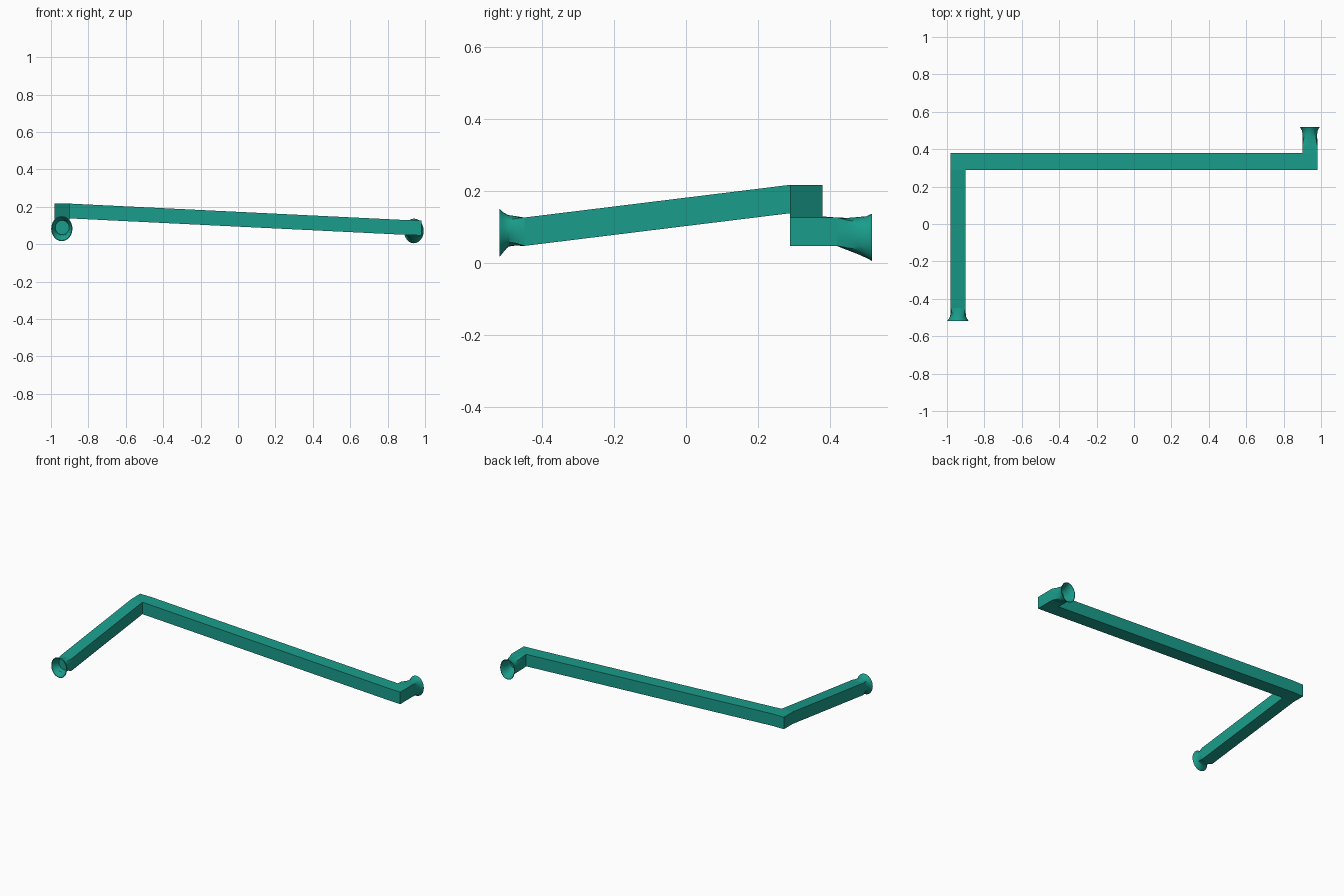
import bpy, bmesh, math

if "Cube" in bpy.data.objects:
    bpy.data.objects.remove(bpy.data.objects["Cube"])

mat = bpy.data.materials.new("teal")
mat.diffuse_color = (0.01, 0.34, 0.26, 1)
mat.use_nodes = True
mat.node_tree.nodes["Principled BSDF"].inputs["Base Color"].default_value = mat.diffuse_color


def finish(name, bm):
    bmesh.ops.recalc_face_normals(bm, faces=bm.faces)
    me = bpy.data.meshes.new(name)
    bm.to_mesh(me)
    bm.free()
    ob = bpy.data.objects.new(name, me)
    bpy.context.collection.objects.link(ob)
    me.materials.append(mat)
    return ob


# Square duct: plan points (x, y, bottom z), joined into cells
H = 0.079
LOW, HIGH = 0.047, 0.138
pts = [(-.98, -.45, LOW), (-.90, -.45, LOW), (-.90, .29, HIGH), (-.98, .29, HIGH),
       (-.98, .38, HIGH), (-.90, .38, HIGH), (.90, .29, LOW + .003), (.90, .38, LOW + .003),
       (.98, .29, LOW), (.98, .38, LOW), (.90, .42, LOW), (.98, .42, LOW)]
cells = [(0, 1, 2, 3), (3, 2, 5, 4), (2, 6, 7, 5), (6, 8, 9, 7), (7, 9, 11, 10)]
ends = [{0, 1}, {10, 11}]
bm = bmesh.new()
lo = [bm.verts.new(p) for p in pts]
hi = [bm.verts.new((x, y, z + H)) for x, y, z in pts]
count = {}
for c in cells:
    bm.faces.new([lo[i] for i in c])
    bm.faces.new([hi[i] for i in c])
    for a, b in zip(c, c[1:] + c[:1]):
        count.setdefault(frozenset((a, b)), []).append((a, b))
for key, uses in count.items():
    if len(uses) == 1 and set(key) not in ends:
        a, b = uses[0]
        bm.faces.new((lo[a], lo[b], hi[b], hi[a]))
finish("square_duct", bm)


# Flared mouths: rings (y, cx, cz, rx, rz, roundness), square blending to round
def mouth(name, rings, n=24):
    bm = bmesh.new()
    loops = []
    for y, cx, cz, rx, rz, k in rings:
        loop = []
        for i in range(n):
            a = 2 * math.pi * i / n
            c, s = math.cos(a), math.sin(a)
            f = k + (1 - k) / max(abs(c), abs(s))
            loop.append(bm.verts.new((cx + rx * c * f, y, cz + rz * s * f)))
        loops.append(loop)
    for p, q in zip(loops, loops[1:]):
        for i in range(n):
            j = (i + 1) % n
            bm.faces.new((p[i], p[j], q[j], q[i]))
    bm.faces.new(loops[-1])
    ob = finish(name, bm)
    bpy.ops.object.select_all(action='DESELECT')
    bpy.context.view_layer.objects.active = ob
    ob.select_set(True)
    bpy.ops.object.shade_smooth_by_angle(angle=math.radians(35))


mouth("front_mouth", [
    (-.45, -.94, .0865, .040, .0395, 0),
    (-.475, -.94, .089, .040, .041, .6),
    (-.495, -.941, .089, .043, .044, 1),
    (-.508, -.941, .085, .050, .055, 1),
    (-.519, -.942, .083, .057, .067, 1),
    (-.519, -.942, .083, .053, .063, 1),
    (-.507, -.941, .086, .047, .051, 1),
    (-.490, -.940, .089, .041, .042, 1),
    (-.470, -.940, .089, .037, .038, 1)])

mouth("back_mouth", [
    (.42, .94, .0865, .040, .0395, 0),
    (.45, .94, .080, .040, .045, .5),
    (.48, .94, .0755, .039, .052, .9),
    (.502, .94, .0715, .043, .058, 1),
    (.518, .94, .071, .053, .066, 1),
    (.518, .94, .071, .050, .063, 1),
    (.502, .94, .0715, .040, .054, 1),
    (.475, .94, .0755, .035, .046, 1),
    (.44, .94, .082, .032, .036, 1)])
